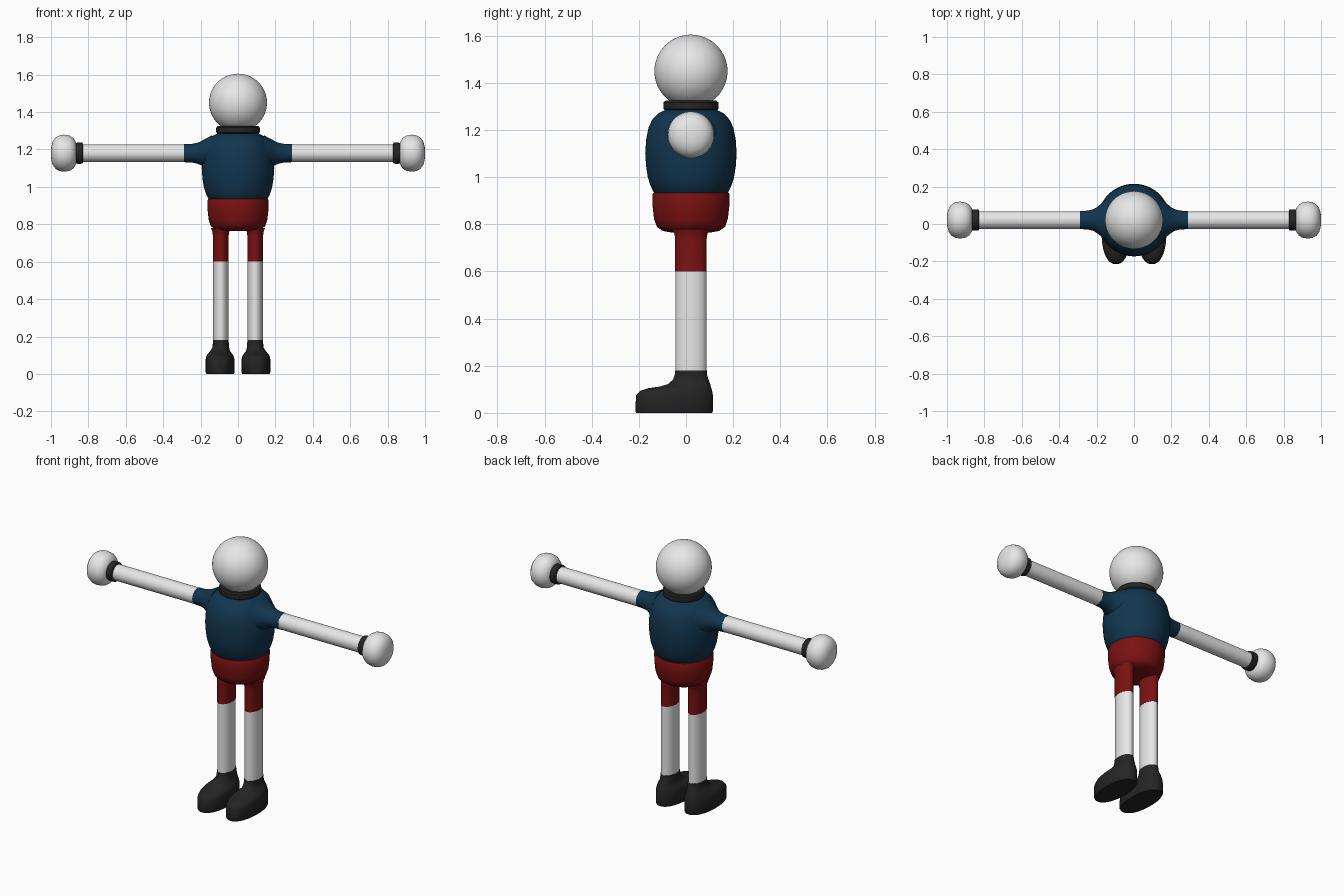
import bpy, bmesh, math

cube = bpy.data.objects.get("Cube")
if cube:
    bpy.data.objects.remove(cube, do_unlink=True)

CY = 0.021      # depth of the body axis
ARM_Z = 1.18    # height of the arm axis
LEG_X = 0.092


def material(name, r, g, b):
    m = bpy.data.materials.new(name)
    m.use_nodes = True
    m.diffuse_color = (r, g, b, 1)
    node = m.node_tree.nodes["Principled BSDF"]
    node.inputs["Base Color"].default_value = (r, g, b, 1)
    node.inputs["Roughness"].default_value = 0.6
    return m


white = material("white", 0.8, 0.8, 0.8)
navy = material("navy blue", 0.006, 0.036, 0.078)
red = material("dark red", 0.2, 0.006, 0.006)
black = material("soft black", 0.018, 0.018, 0.018)


def finish(obj, mat):
    obj.data.materials.append(mat)
    bpy.ops.object.select_all(action='DESELECT')
    obj.select_set(True)
    bpy.context.view_layer.objects.active = obj
    bpy.ops.object.shade_smooth_by_angle(angle=math.radians(40))


def loft(name, mat, sections, place, sides=48, power=2.0):
    """Skin oval sections (along, centre_u, centre_v, radius_u, radius_v)."""
    bm = bmesh.new()
    rings = []
    for along, cu, cv, ru, rv in sections:
        ring = []
        for i in range(sides):
            a = math.tau * i / sides
            c, s = math.cos(a), math.sin(a)
            u = cu + ru * math.copysign(abs(c) ** (2 / power), c)
            v = cv + rv * math.copysign(abs(s) ** (2 / power), s)
            ring.append(bm.verts.new(place(along, u, v)))
        rings.append(ring)
    for lo, hi in zip(rings, rings[1:]):
        for i in range(sides):
            j = (i + 1) % sides
            bm.faces.new((lo[i], lo[j], hi[j], hi[i]))
    bm.faces.new(rings[0])
    bm.faces.new(rings[-1])
    bmesh.ops.recalc_face_normals(bm, faces=bm.faces)
    mesh = bpy.data.meshes.new(name)
    bm.to_mesh(mesh)
    bm.free()
    obj = bpy.data.objects.new(name, mesh)
    bpy.context.collection.objects.link(obj)
    finish(obj, mat)


def upright(along, u, v):
    return (u, v, along)


def round_up(name, mat, profile):
    loft(name, mat, [(z, 0, CY, r, r) for r, z in profile], upright, 64)


# Head
bpy.ops.mesh.primitive_uv_sphere_add(segments=64, ring_count=32, radius=0.155,
                                     location=(0, CY, 1.45))
head = bpy.context.object
head.name = "head"
finish(head, white)

# Collar, shirt and shorts
round_up("collar", black, [(0.108, 1.283), (0.116, 1.29), (0.117, 1.304),
                           (0.116, 1.318), (0.108, 1.325)])
round_up("shirt", navy, [(0.15, 0.93), (0.16, 0.94), (0.172, 0.965), (0.183, 1.0),
                         (0.19, 1.045), (0.194, 1.1), (0.19, 1.16), (0.18, 1.21),
                         (0.165, 1.243), (0.14, 1.27), (0.11, 1.285)])
round_up("shorts", red, [(0.08, 0.765), (0.12, 0.772), (0.145, 0.79), (0.157, 0.825),
                         (0.163, 0.88), (0.164, 0.925), (0.16, 0.934), (0.15, 0.937)])

for side, s in (("left", 1), ("right", -1)):

    def sideways(along, u, v):
        return (s * along, CY + u, ARM_Z + v)

    def arm_part(name, mat, profile, deep=1.0):
        loft(f"{side}_{name}", mat,
             [(x, 0, 0, r * (1 + (r - 0.048) * deep), r) for x, r in profile], sideways)

    # Arm: flared sleeve, bare arm, wrist band and rounded hand
    arm_part("sleeve", navy, [(0.14, 0.095), (0.175, 0.077), (0.2, 0.063),
                              (0.22, 0.055), (0.245, 0.05), (0.29, 0.048)], 5)
    arm_part("arm", white, [(0.285, 0.047), (0.84, 0.047)], 0)
    arm_part("wrist_band", black, [(0.828, 0.05), (0.832, 0.056), (0.85, 0.057),
                                   (0.872, 0.055)], 0)
    arm_part("hand", white, [(0.864, 0.045), (0.868, 0.063), (0.88, 0.081),
                             (0.9, 0.094), (0.93, 0.099), (0.955, 0.095),
                             (0.975, 0.084), (0.99, 0.064), (0.998, 0.038),
                             (1.0, 0.012)], 0)

    # Leg: oval trouser leg and sock
    x = s * LEG_X
    loft(f"{side}_trouser_leg", red,
         [(0.6, x, CY, 0.042, 0.067), (0.74, x, CY, 0.042, 0.067),
          (0.76, x, CY, 0.045, 0.07), (0.78, x, CY, 0.053, 0.08)], upright)
    loft(f"{side}_sock", white,
         [(0.175, x, CY, 0.041, 0.066), (0.602, x, CY, 0.041, 0.066)], upright)

    # Shoe: long rounded foot narrowing into the ankle
    fx = s * 0.096
    shoe = [(0.0, -0.05, 0.073, 0.161), (0.008, -0.05, 0.077, 0.165),
            (0.075, -0.049, 0.077, 0.163), (0.093, -0.042, 0.074, 0.153),
            (0.104, -0.028, 0.068, 0.136), (0.112, -0.002, 0.061, 0.107),
            (0.122, 0.013, 0.053, 0.09), (0.14, 0.02, 0.045, 0.076),
            (0.16, CY, 0.043, 0.069), (0.18, CY, 0.042, 0.067)]
    loft(f"{side}_shoe", black,
         [(z, x if z > 0.13 else fx, y, rx, ry) for z, y, rx, ry in shoe],
         upright, power=2.2)
